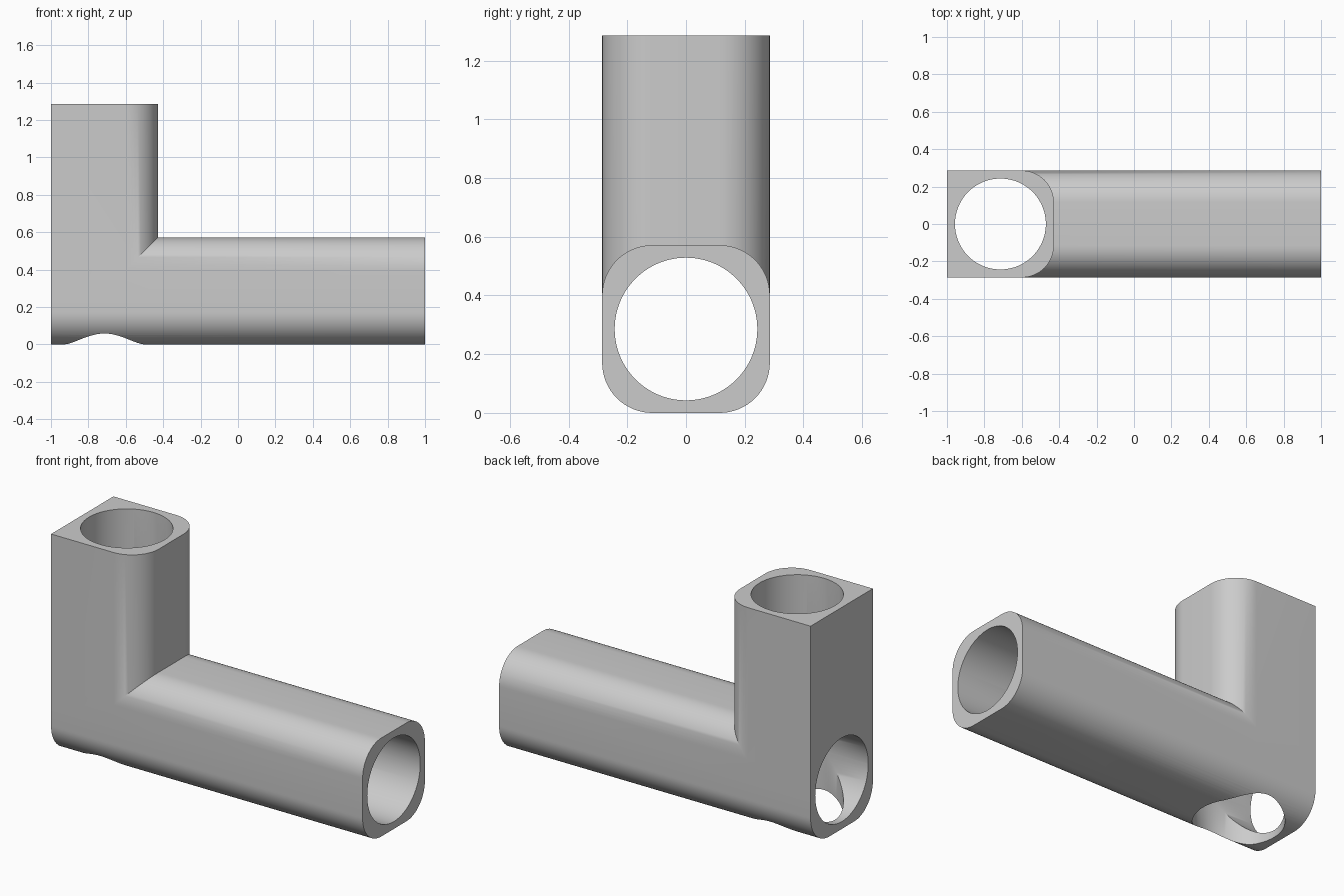
import bpy
import bmesh
import math
from mathutils import Matrix, Vector

cube = bpy.data.objects.get("Cube")
if cube:
    bpy.data.objects.remove(cube, do_unlink=True)

HALF = 2 / 7        # half the width of each arm
ROUND = 0.171       # corner radius
BORE = 0.243        # bore radius
HEIGHT = 1.286
POST_X = HALF - 1   # centre of the upright arm

grey = bpy.data.materials.new("grey")
grey.use_nodes = True
grey.diffuse_color = (0.6, 0.6, 0.6, 1)
grey.node_tree.nodes["Principled BSDF"].inputs["Base Color"].default_value = (0.6, 0.6, 0.6, 1)


def section(round_left, steps=16):
    """Square section whose right (and optionally left) corners are rounded."""
    points = []
    for quarter, (sx, sy) in enumerate([(1, 1), (-1, 1), (-1, -1), (1, -1)]):
        if sx < 0 and not round_left:
            points.append((sx * HALF, sy * HALF))
            continue
        inner = HALF - ROUND
        for i in range(steps + 1):
            a = (quarter + i / steps) * math.pi / 2
            points.append((sx * inner + ROUND * math.cos(a), sy * inner + ROUND * math.sin(a)))
    return points


def circle(sides=96):
    return [(BORE * math.cos(math.tau * i / sides), BORE * math.sin(math.tau * i / sides))
            for i in range(sides)]


def prism(name, points, length, matrix):
    """Extrude a closed section along local z, then place it."""
    bm = bmesh.new()
    face = bm.faces.new([bm.verts.new((x, y, 0)) for x, y in points])
    ext = bmesh.ops.extrude_face_region(bm, geom=[face])
    verts = [v for v in ext["geom"] if isinstance(v, bmesh.types.BMVert)]
    bmesh.ops.translate(bm, verts=verts, vec=Vector((0, 0, length)))
    bmesh.ops.recalc_face_normals(bm, faces=bm.faces)
    bm.transform(matrix)
    mesh = bpy.data.meshes.new(name)
    bm.to_mesh(mesh)
    bm.free()
    mesh.materials.append(grey)
    obj = bpy.data.objects.new(name, mesh)
    bpy.context.collection.objects.link(obj)
    return obj


def along_x(start):
    return Matrix.Translation((start, 0, HALF)) @ Matrix.Rotation(math.pi / 2, 4, "Y")


def along_z(start):
    return Matrix.Translation((POST_X, 0, start))


# Outer arms and the two through bores
elbow = prism("elbow_pipe", section(True), 2, along_x(-1))
post = prism("upright_arm", section(False), HEIGHT - HALF, along_z(HALF))
long_bore = prism("long_bore_cutter", circle(), 2.4, along_x(-1.2))
post_bore = prism("upright_bore_cutter", circle(), HEIGHT + 0.4, along_z(-0.2))

# Join the arms and cut the bores
bpy.context.view_layer.objects.active = elbow
elbow.select_set(True)
for tool, operation in [(post, "UNION"), (long_bore, "DIFFERENCE"), (post_bore, "DIFFERENCE")]:
    mod = elbow.modifiers.new(tool.name, "BOOLEAN")
    mod.solver = "EXACT"
    mod.operation = operation
    mod.object = tool
    bpy.ops.object.modifier_apply(modifier=mod.name)
    bpy.data.objects.remove(tool, do_unlink=True)

bpy.ops.object.shade_smooth_by_angle(angle=math.radians(30))
